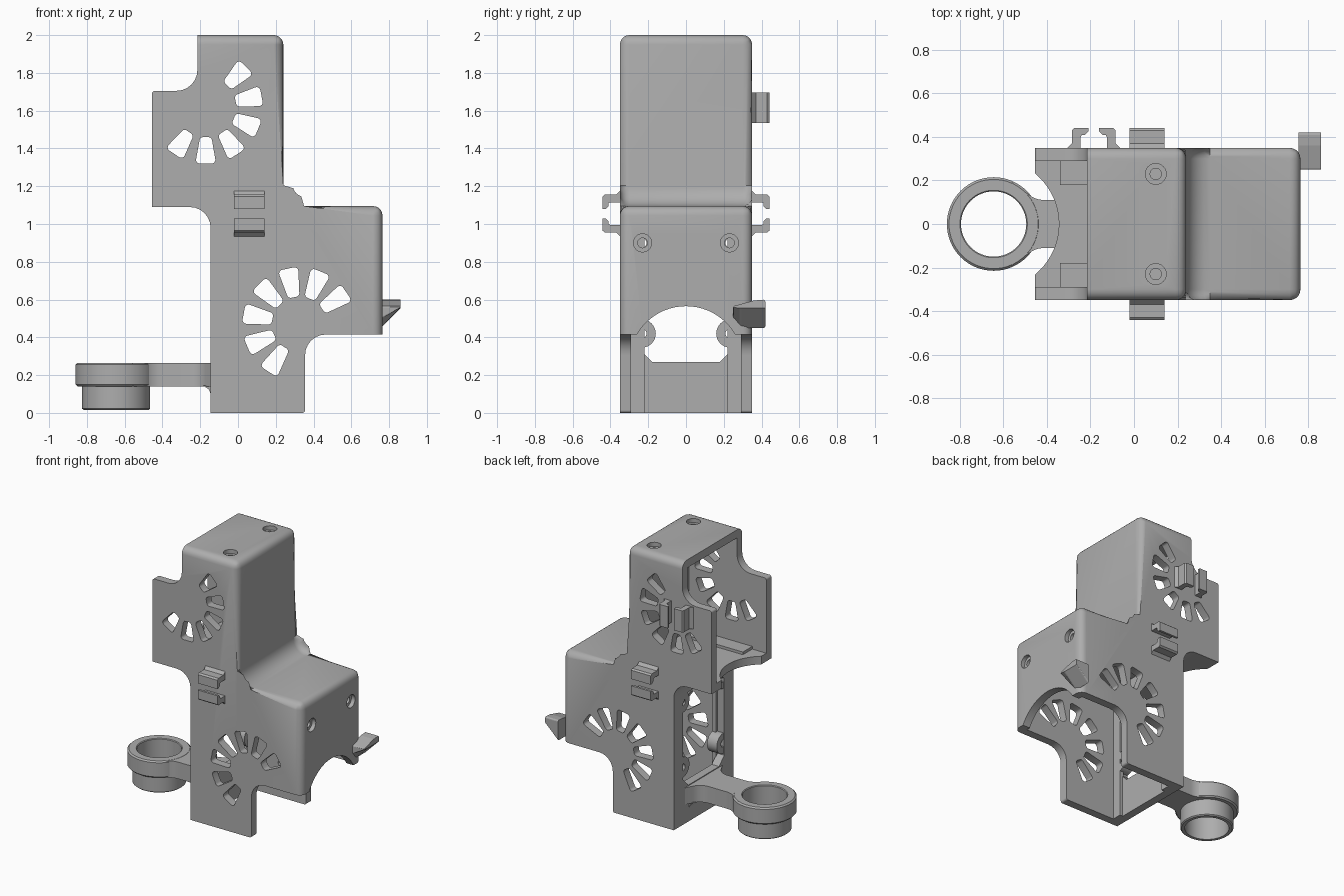
import bpy, bmesh, math
from mathutils import Vector

if "Cube" in bpy.data.objects:
    bpy.data.objects.remove(bpy.data.objects["Cube"], do_unlink=True)

grey = bpy.data.materials.new("grey_plastic")
grey.use_nodes = True
COLOR = (0.42, 0.42, 0.42, 1)
grey.diffuse_color = COLOR
grey.node_tree.nodes["Principled BSDF"].inputs["Base Color"].default_value = COLOR


def rounded(points, steps=6):
    """Polygon from (u, v, radius) corners, each corner turned into an arc."""
    out = []
    for i, (u, v, r) in enumerate(points):
        p = Vector((u, v))
        if r == 0:
            out.append(p)
            continue
        a = (Vector(points[i - 1][:2]) - p).normalized()
        b = (Vector(points[(i + 1) % len(points)][:2]) - p).normalized()
        half = a.angle(b) / 2
        center = p + (a + b).normalized() * r / math.sin(half)
        start = p + a * r / math.tan(half) - center
        end = p + b * r / math.tan(half) - center
        sweep = start.angle_signed(end)
        for k in range(steps + 1):
            t = -sweep * k / steps
            c, s = math.cos(t), math.sin(t)
            out.append(center + Vector((start.x * c - start.y * s, start.x * s + start.y * c)))
    return out


def circle(u, v, r, n=40):
    return [Vector((u + r * math.cos(math.tau * k / n), v + r * math.sin(math.tau * k / n)))
            for k in range(n)]


def place(axis, u, v, t):
    return {"x": (t, u, v), "y": (u, t, v), "z": (u, v, t)}[axis]


def add_prism(bm, points, axis, low, high):
    rings = [[bm.verts.new(place(axis, p[0], p[1], t)) for p in points] for t in (low, high)]
    bm.faces.new(rings[0])
    bm.faces.new(rings[1][::-1])
    n = len(points)
    for i in range(n):
        j = (i + 1) % n
        bm.faces.new((rings[0][i], rings[0][j], rings[1][j], rings[1][i]))


def finish(name, bm):
    bmesh.ops.recalc_face_normals(bm, faces=bm.faces[:])
    mesh = bpy.data.meshes.new(name)
    bm.to_mesh(mesh)
    bm.free()
    mesh.materials.append(grey)
    ob = bpy.data.objects.new(name, mesh)
    bpy.context.collection.objects.link(ob)
    return ob


def prism(name, *parts):
    bm = bmesh.new()
    for part in parts:
        add_prism(bm, *part)
    return finish(name, bm)


def box(u0, u1, v0, v1):
    return [(u0, v0), (u1, v0), (u1, v1), (u0, v1)]


def activate(ob):
    bpy.ops.object.select_all(action="DESELECT")
    ob.select_set(True)
    bpy.context.view_layer.objects.active = ob


def cut(target, *parts):
    cutter = prism("cutter", *parts)
    cutter.hide_render = True
    mod = target.modifiers.new("cut", "BOOLEAN")
    mod.operation, mod.solver, mod.object = "DIFFERENCE", "EXACT", cutter
    activate(target)
    bpy.ops.object.modifier_apply(modifier=mod.name)
    bpy.data.objects.remove(cutter, do_unlink=True)


def smooth(ob):
    activate(ob)
    bpy.ops.object.shade_smooth_by_angle(angle=math.radians(32))


# Housing: stepped side outline, with the closed outer strip rounded over
W, T = 0.35, 0.06
outline = rounded([
    (-0.145, 0, 0), (0.355, 0, 0.015), (0.355, 0.415, 0.11), (0.765, 0.415, 0),
    (0.765, 1.095, 0), (0.24, 1.095, 0.11), (0.24, 2, 0), (-0.215, 2, 0),
    (-0.215, 1.705, 0.11), (-0.455, 1.705, 0.015), (-0.455, 1.09, 0), (-0.145, 1.09, 0.11)])
bm = bmesh.new()
add_prism(bm, outline, "y", -W, W)


def on_strip(p):
    right = p.x > 0.235 and p.z > 1.09 or p.x > 0.76
    return right or p.z > 1.99


strip = [e for e in bm.edges
         if all(on_strip(v.co) for v in e.verts) and (
             abs(e.verts[0].co.y - e.verts[1].co.y) < 0.01
             or (e.verts[0].co.x, e.verts[0].co.z) in
             [(c.x, c.y) for c in outline if (c - Vector((0.24, 2))).length < 0.01
              or (c - Vector((0.765, 1.095))).length < 0.01])]
bmesh.ops.bevel(bm, geom=strip, offset=0.05, segments=5, profile=0.5, affect="EDGES")
housing = finish("housing", bm)

# Two open chambers
inner = W - T
cut(housing, (box(-0.7, 0.24 - T, 1.09 + T, 2 - T), "y", -inner, inner))
cut(housing, (box(-0.145 + T, 0.765 - T, -0.1, 1.095 - T), "y", -inner, inner))

# Round clearance notches and the window in the lower wall
cut(housing, (circle(-0.645, 0, 0.3, 64), "z", 1.0, 1.3))
cut(housing, (circle(0, 0.265, 0.3, 64), "x", 0.6, 0.9))
window = [(s * y, z) for s, rows in (
    (1, ((0.18, 0.27), (0.24, 0.33), (0.24, 0.9), (0.18, 0.96))),
    (-1, ((0.18, 0.96), (0.24, 0.9), (0.24, 0.33), (0.18, 0.27)))) for y, z in rows]
cut(housing, (window, "x", -0.3, -0.04))


# Fans of cooling slots through both side walls
def slot(cx, cz, degrees, r0, r1):
    a = math.radians(degrees)
    d, n = Vector((math.cos(a), math.sin(a))), Vector((-math.sin(a), math.cos(a)))
    c = Vector((cx, cz))
    corners = [c + d * r + n * w for r, w in
               ((r0, -0.03), (r1, -0.055), (r1, 0.055), (r0, 0.03))]
    return rounded([(p.x, p.y, 0.02) for p in corners], 4), "y", -0.5, 0.5


cut(housing, *[slot(0.325, 0.47, 34 + 33.8 * k, 0.145, 0.3) for k in range(7)])
cut(housing, *[slot(-0.17, 1.62, 45 - 33.8 * k, 0.16, 0.3) for k in range(6)])

# Countersunk screw holes in the top and the right wall
for radius, depth in ((0.048, 0.03), (0.026, 0.1)):
    cut(housing, *[(circle(0.1, y, radius, 24), "z", 2 - depth, 2.1) for y in (-0.23, 0.23)])
    cut(housing, *[(circle(y, 0.9, radius, 24), "x", 0.765 - depth, 0.9) for y in (-0.23, 0.23)])
smooth(housing)

# Screw bosses in the window corners
bosses = prism("screw_bosses", *[(circle(y, z, 0.075, 32), "x", -0.14, -0.06)
                                 for y in (-0.235, 0.235) for z in (0.42, 0.9)])
cut(bosses, *[(circle(y, z, 0.026, 20), "x", -0.3, 0.1)
              for y in (-0.235, 0.235) for z in (0.42, 0.9)])
smooth(bosses)

# Raised rails along the chamber walls
for s, side in ((-1, "front"), (1, "back")):
    a, b = sorted((s * 0.22, s * 0.3))
    prism(side + "_lower_rail", (box(a, b, 0, 1.04), "x", -0.09, -0.06))
    a, b = sorted((s * 0.18, s * 0.3))
    prism(side + "_upper_rail", (box(-0.34, 0.19, a, b), "z", 1.14, 1.17))

# Cable clips: pairs of facing hooks; u runs along the pair, v out from the wall
hook = [(0.125, -0.01), (0.12, 0.0), (0.1, 0.02), (0.1, 0.08), (0.09, 0.092), (0.025, 0.092),
        (0.025, 0.075), (0.04, 0.06), (0.055, 0.06), (0.06, 0.05), (0.06, -0.01)]
for s, side in ((-1, "front"), (1, "back")):
    for d, level in ((-1, "lower"), (1, "upper")):
        prism(f"{side}_{level}_clip",
              ([(s * (W + v), 1.055 + d * u) for u, v in hook], "x", -0.02, 0.14))
for d, side in ((-1, "right"), (1, "left")):
    prism(f"back_{side}_clip",
          ([(-0.185 + d * u, W + v) for u, v in hook], "z", 1.535, 1.695))

# Catch on the right wall, its underside sloping up to the tip
bm = bmesh.new()
add_prism(bm, rounded([(0.25, 0.565, 0.01), (0.25, 0.5, 0.02), (0.29, 0.45, 0.02),
                       (0.42, 0.45, 0.01), (0.42, 0.6, 0.01), (0.36, 0.595, 0)], 3),
          "x", 0.755, 0.86)
for v in bm.verts:
    if v.co.x > 0.8:
        v.co.z = max(v.co.z, 0.555 + (v.co.z - 0.45) * 0.06)
finish("side_catch", bm)

# Ring holder, lathed
RX = -0.645
profile = [(0.15, 0.015), (0.172, 0.015), (0.18, 0.022), (0.18, 0.14), (0.205, 0.14),
           (0.215, 0.15), (0.215, 0.255), (0.205, 0.265), (0.155, 0.265), (0.15, 0.26)]
bm = bmesh.new()
verts = [bm.verts.new((RX + r, 0, z)) for r, z in profile]
edges = [bm.edges.new((verts[i - 1], verts[i])) for i in range(len(verts))]
bmesh.ops.spin(bm, geom=verts + edges, cent=(RX, 0, 0), axis=(0, 0, 1),
               angle=math.tau, steps=64, use_merge=True)
bmesh.ops.remove_doubles(bm, verts=bm.verts[:], dist=0.0005)
smooth(finish("ring_holder", bm))

# Arm joining the ring to the housing, flared at both ends
half = [(-0.14, 0.23, 0), (-0.2, 0.11, 0.1), (-0.45, 0.11, 0.12), (-0.56, 0.19, 0)]
arm = prism("ring_arm", (rounded(half + [(x, -y, r) for x, y, r in half[::-1]]),
                         "z", 0.14, 0.264))
cut(arm, (circle(RX, 0, 0.18, 64), "z", 0, 0.5))
smooth(arm)
prism("arm_gusset", ([(-0.14, 0.09), (-0.14, 0.145), (-0.185, 0.145), (-0.155, 0.125)],
                     "y", -0.17, 0.17))
